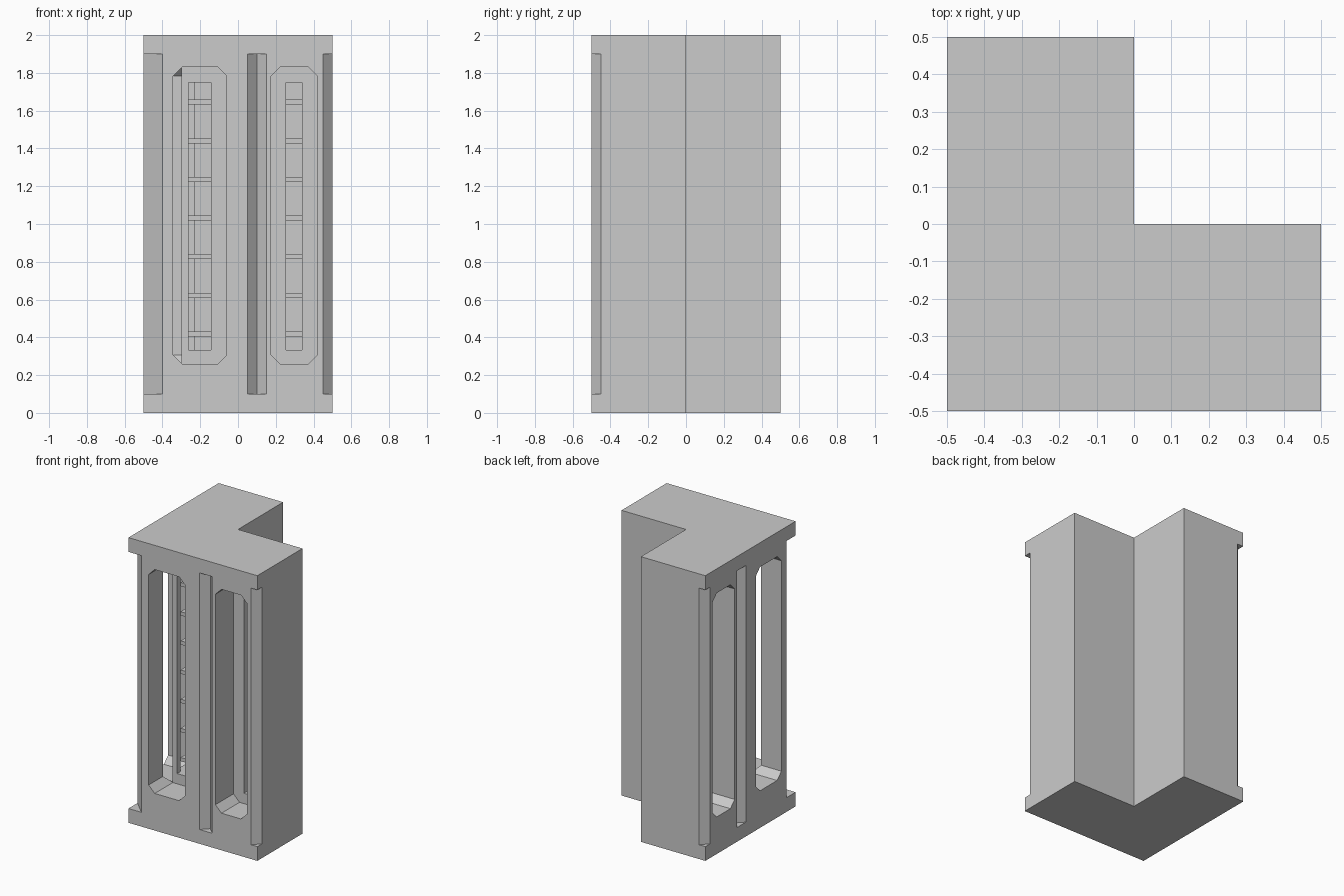
import bpy, bmesh

if "Cube" in bpy.data.objects:
    bpy.data.objects.remove(bpy.data.objects["Cube"])

FRONT = lambda u, d, z: (u, d, z)   # wall facing -y
SIDE = lambda u, d, z: (d, u, z)    # mirrored wall facing -x


def make_object(name, bottom, top):
    """Prism joining two matching outlines."""
    bm = bmesh.new()
    a = [bm.verts.new(p) for p in bottom]
    b = [bm.verts.new(p) for p in top]
    n = len(a)
    bm.faces.new(a)
    bm.faces.new(b)
    for i in range(n):
        j = (i + 1) % n
        bm.faces.new((a[i], a[j], b[j], b[i]))
    bmesh.ops.recalc_face_normals(bm, faces=bm.faces)
    mesh = bpy.data.meshes.new(name)
    bm.to_mesh(mesh)
    bm.free()
    obj = bpy.data.objects.new(name, mesh)
    bpy.context.collection.objects.link(obj)
    return obj


def plan_prism(name, plan, z0, z1, wall=FRONT):
    return make_object(name, [wall(u, d, z0) for u, d in plan],
                       [wall(u, d, z1) for u, d in plan])


def wall_prism(name, outline, d0, d1, wall):
    return make_object(name, [wall(u, d0, z) for u, z in outline],
                       [wall(u, d1, z) for u, z in outline])


def rect(u0, u1, z0, z1):
    return [(u0, z0), (u1, z0), (u1, z1), (u0, z1)]


def octagon(u0, u1, z0, z1, c):
    return [(u0 + c, z0), (u1 - c, z0), (u1, z0 + c), (u1, z1 - c),
            (u1 - c, z1), (u0 + c, z1), (u0, z1 - c), (u0, z0 + c)]


def cut(target, cutter):
    cutter.hide_render = True
    mod = target.modifiers.new("cut", 'BOOLEAN')
    mod.operation = 'DIFFERENCE'
    mod.solver = 'EXACT'
    mod.object = cutter
    bpy.context.view_layer.objects.active = target
    bpy.ops.object.modifier_apply(modifier=mod.name)
    bpy.data.objects.remove(cutter)


# L-shaped corner wall
wall_body = plan_prism("corner_wall", [(-.5, -.5), (.5, -.5), (.5, 0), (0, 0), (0, .5), (-.5, .5)], 0, 2)

# Large chamfer on the outer corner, between base and cap
cut(wall_body, plan_prism("corner_cutter", [(-.51, -.51), (-.39, -.51), (-.51, -.39)], .1, 1.9))

# Window tunnel range and slit range along each wall
windows = [((-.343, -.06), (-.262, -.142)), ((.175, .42), (.255, .338))]

for label, wall in (("front", FRONT), ("side", SIDE)):
    # V groove and end chamfer
    cut(wall_body, plan_prism("groove_cutter", [(.04, -.51), (.16, -.51), (.1, -.45)], .1, 1.9, wall))
    cut(wall_body, plan_prism("end_cutter", [(.44, -.51), (.51, -.51), (.51, -.44)], .1, 1.9, wall))
    for number, (opening, slit) in enumerate(windows):
        # Window recess with clipped corners, then a deeper slit
        cut(wall_body, wall_prism("window_cutter", octagon(*opening, .26, 1.83, .047), -.6, -.3, wall))
        cut(wall_body, wall_prism("slit_cutter", rect(*slit, .332, 1.748), -.35, -.232, wall))
        # Rungs across the slit; side rungs stop where they meet the front ones
        start = -.232 if wall is SIDE and number == 0 else slit[0]
        for i in range(7):
            z = .418 + i * .2045
            wall_prism(f"{label}_window_{number + 1}_rung_{i + 1}",
                       rect(start, slit[1], z - .013, z + .013), -.262, -.232, wall)
